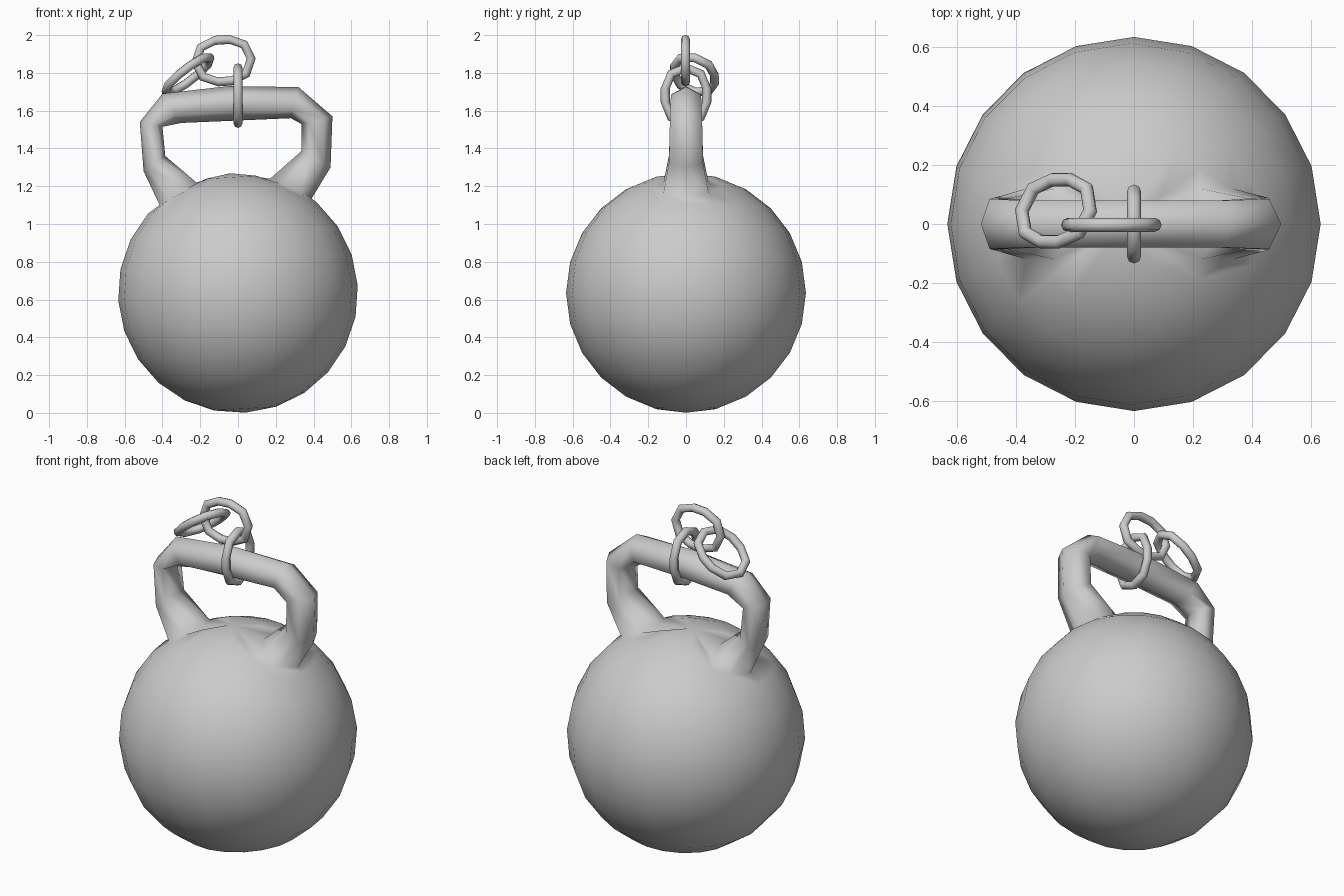
import bpy, bmesh, math
from mathutils import Vector, Matrix

cube = bpy.data.objects.get("Cube")
if cube:
    bpy.data.objects.remove(cube)

iron = bpy.data.materials.new("iron grey")
iron.use_nodes = True
GREY = (0.6, 0.6, 0.6, 1)
iron.diffuse_color = GREY
iron.node_tree.nodes["Principled BSDF"].inputs["Base Color"].default_value = GREY


def finish(bm, name):
    bmesh.ops.recalc_face_normals(bm, faces=bm.faces)
    for f in bm.faces:
        f.smooth = True
    mesh = bpy.data.meshes.new(name)
    bm.to_mesh(mesh)
    bm.free()
    mesh.materials.append(iron)
    ob = bpy.data.objects.new(name, mesh)
    bpy.context.collection.objects.link(ob)
    return ob


def bridge(bm, a, b):
    n = len(a)
    for i in range(n):
        j = (i + 1) % n
        bm.faces.new((a[i], a[j], b[j], b[i]))


def hexagon(outer, inner, w):
    """Six points with the tips on the centre plane and flat sides."""
    o, i = (Vector((p[0], 0, p[1])) for p in (outer, inner))
    near, far = o.lerp(i, 0.25), o.lerp(i, 0.75)
    side = Vector((0, w, 0))
    return [o, near + side, far + side, i, far - side, near - side]


# Handle cross-sections from one foot to the other: outer point, inner point, half width
sections = [
    ((-0.415, 1.10), (-0.22, 1.22), 0.12),
    ((-0.50, 1.28), (-0.385, 1.36), 0.09),
    ((-0.52, 1.54), (-0.40, 1.515), 0.085),
    ((-0.40, 1.69), (-0.30, 1.535), 0.08),
    ((-0.05, 1.73), (-0.02, 1.547), 0.08),
    ((0.32, 1.725), (0.28, 1.56), 0.08),
    ((0.50, 1.57), (0.335, 1.53), 0.085),
    ((0.49, 1.30), (0.335, 1.385), 0.09),
    ((0.39, 1.135), (0.17, 1.24), 0.12),
]

# Ball, slightly tilted, with the handle growing out of its top
R = 0.635
bm = bmesh.new()
bmesh.ops.create_uvsphere(bm, u_segments=20, v_segments=12, radius=R)


def ball_vert(polar, azimuth):
    p, a = math.radians(polar), math.radians(azimuth)
    target = R * Vector((math.sin(p) * math.cos(a), math.sin(p) * math.sin(a), math.cos(p)))
    return min(bm.verts, key=lambda v: (v.co - target).length)


feet = []
for turn, s in ((180, -1), (0, 1)):
    feet.append([ball_vert(30, turn), ball_vert(30, turn + 18 * s), ball_vert(15, turn + 18 * s),
                 ball_vert(15, turn), ball_vert(15, turn - 18 * s), ball_vert(30, turn - 18 * s)])
tilt = Matrix.Translation((0, 0, R)) @ Matrix.Rotation(math.radians(-3.6), 4, 'Y')
bmesh.ops.transform(bm, matrix=tilt, verts=bm.verts)

for foot, sec in ((feet[0], sections[0]), (feet[1], sections[-1])):
    covered = [f for f in bm.faces if all(v in foot for v in f.verts)]
    bmesh.ops.delete(bm, geom=covered, context='FACES_ONLY')
    mid = [e for v in (foot[0],) for e in v.link_edges if e.other_vert(v) is foot[3]]
    bmesh.ops.delete(bm, geom=mid, context='EDGES')
    points = hexagon(*sec)
    # pair each ball vertex with the section point on its own side
    if foot[1].co.y < 0:
        foot[:] = [foot[k] for k in (0, 5, 4, 3, 2, 1)]
    for v, p in zip(foot, points):
        v.co = p

loops = [feet[0]]
for sec in sections[1:-1]:
    loops.append([bm.verts.new(p) for p in hexagon(*sec)])
loops.append(feet[1])
for a, b in zip(loops, loops[1:]):
    bridge(bm, a, b)
finish(bm, "ball_and_handle")


# Chain links: stretched rings of round wire
def link(name, centre, long_axis, wide_axis, radius=0.11, stretch=0.037, wire=0.024):
    centre, d, w = Vector(centre), Vector(long_axis).normalized(), Vector(wide_axis).normalized()
    normal = d.cross(w)
    bm = bmesh.new()
    rings = []
    for end in (1, -1):
        for k in range(5):
            a = math.radians(-90 + 45 * k)
            out = (d * math.cos(a) + w * math.sin(a)) * end
            p = centre + d * stretch * end + out * radius
            rings.append([bm.verts.new(p + wire * (out * math.cos(t) + normal * math.sin(t)))
                          for t in (math.tau * i / 8 for i in range(8))])
    for a, b in zip(rings, rings[1:] + rings[:1]):
        bridge(bm, a, b)
    return finish(bm, name)


link("handle_link", (0, 0, 1.68), (0, 0, 1), (0, 1, 0))
link("middle_link", (-0.077, -0.003, 1.865), (1, 0, 0.07), (-0.07, 0, 1))
link("end_link", (-0.265, 0.045, 1.79), (0.27, 0, 0.21), (0.17, 0.95, -0.22))
